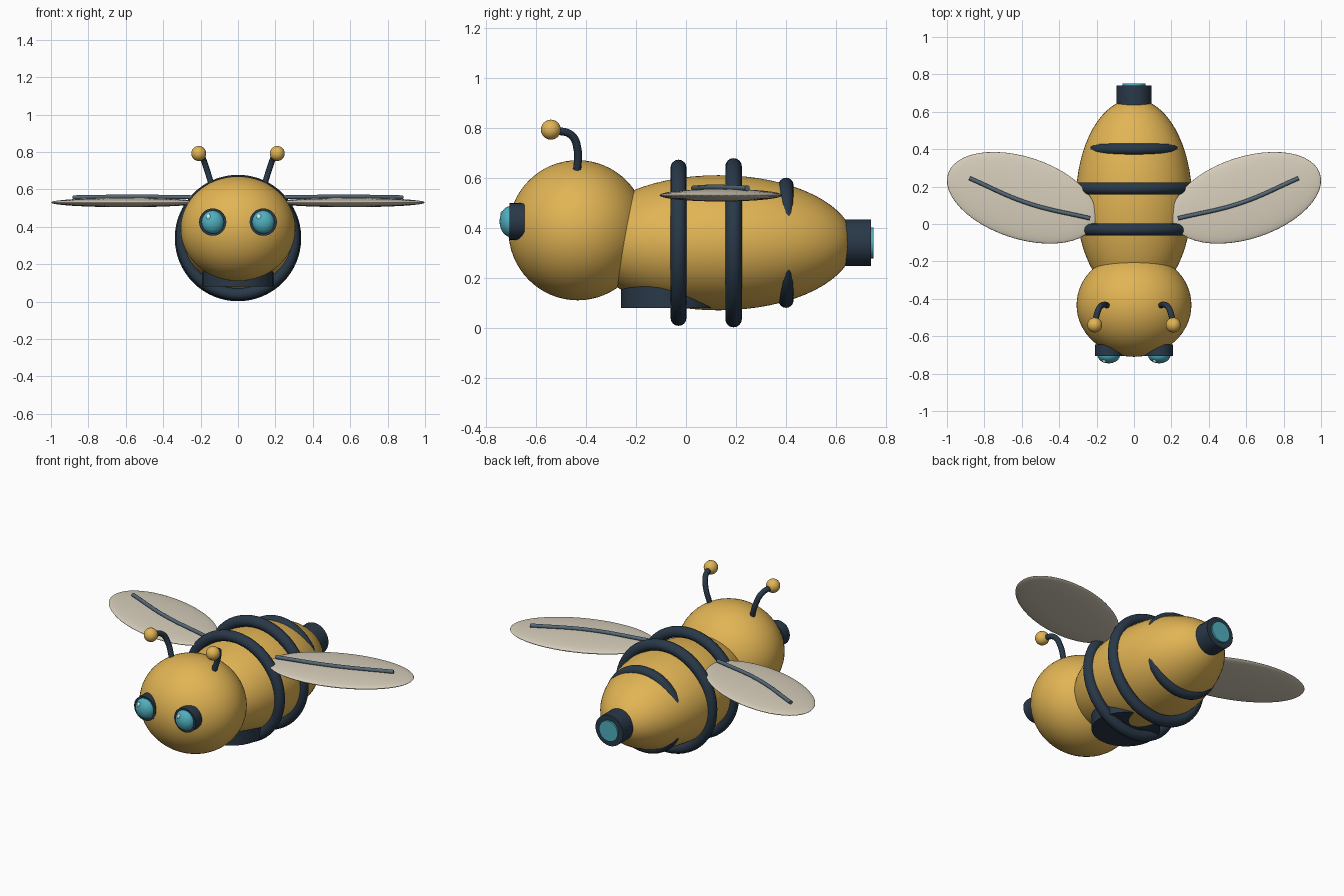
import bpy
from math import radians

if "Cube" in bpy.data.objects:
    bpy.data.objects.remove(bpy.data.objects["Cube"])


def material(name, rgb):
    m = bpy.data.materials.new(name)
    m.diffuse_color = (*rgb, 1)
    m.use_nodes = True
    m.node_tree.nodes["Principled BSDF"].inputs["Base Color"].default_value = m.diffuse_color
    return m


YELLOW = material("yellow", (0.76, 0.46, 0.09))
DARK = material("dark", (0.022, 0.04, 0.065))
TEAL = material("teal", (0.08, 0.43, 0.52))
WING = material("wing_cream", (0.68, 0.62, 0.5))
VEIN = material("vein_grey", (0.09, 0.14, 0.19))
PALE = material("pale", (0.6, 0.85, 0.85))


def finish(name, mat):
    ob = bpy.context.object
    ob.name = name
    ob.data.materials.append(mat)
    bpy.ops.object.shade_smooth_by_angle(angle=radians(40))
    return ob


def ellipsoid(name, loc, radii, mat, turn=0, seg=48):
    bpy.ops.mesh.primitive_uv_sphere_add(segments=seg, ring_count=seg // 2,
                                         location=loc, rotation=(0, 0, turn))
    bpy.context.object.scale = radii
    return finish(name, mat)


def cylinder(name, loc, r, depth, mat, along_y=True):
    bpy.ops.mesh.primitive_cylinder_add(vertices=32, radius=r, depth=depth, location=loc,
                                        rotation=(radians(90) if along_y else 0, 0, 0))
    return finish(name, mat)


def ring(name, y, major, minor):
    bpy.ops.mesh.primitive_torus_add(major_segments=64, minor_segments=16,
                                     major_radius=major, minor_radius=minor,
                                     location=(0, y, 0.34), rotation=(radians(90), 0, 0))
    return finish(name, DARK)


def tube(name, pts, r, mat):
    cu = bpy.data.curves.new(name, "CURVE")
    cu.dimensions = "3D"
    cu.bevel_depth = r
    cu.bevel_resolution = 3
    cu.use_fill_caps = True
    sp = cu.splines.new("BEZIER")
    sp.bezier_points.add(len(pts) - 1)
    for bp, p in zip(sp.bezier_points, pts):
        bp.co = p
        bp.handle_left_type = bp.handle_right_type = "AUTO"
    cu.materials.append(mat)
    bpy.context.collection.objects.link(bpy.data.objects.new(name, cu))


# Head and body
ellipsoid("head", (0, -0.433, 0.39), (0.307, 0.277, 0.28), YELLOW, seg=64)
ellipsoid("body", (0, 0.13, 0.34), (0.31, 0.54, 0.27), YELLOW, seg=64)

# Dark bands around the body
ring("front_band", -0.03, 0.30, 0.032)
ring("middle_band", 0.19, 0.305, 0.033)
ring("rear_band", 0.40, 0.23, 0.03)

# Round base under the belly
cylinder("belly_base", (0, -0.07, 0.15), 0.19, 0.14, DARK, along_y=False)

# Tail nozzle with glowing disc
cylinder("tail_nozzle", (0, 0.685, 0.34), 0.093, 0.11, DARK)
cylinder("tail_disc", (0, 0.735, 0.34), 0.062, 0.03, TEAL)

for side, s in (("left", -1), ("right", 1)):
    # Eyes
    cylinder(side + "_eye_rim", (s * 0.135, -0.675, 0.425), 0.073, 0.06, DARK)
    ellipsoid(side + "_eye", (s * 0.135, -0.70, 0.425), (0.06, 0.045, 0.062), TEAL, seg=32)
    ellipsoid(side + "_eye_glint", (s * 0.135 - 0.022, -0.732, 0.452),
              (0.013, 0.01, 0.016), PALE, seg=16)
    # Antennae
    tube(side + "_antenna", [(s * 0.143, -0.435, 0.63), (s * 0.168, -0.433, 0.71),
                             (s * 0.19, -0.458, 0.77), (s * 0.21, -0.53, 0.79)], 0.016, DARK)
    ellipsoid(side + "_antenna_tip", (s * 0.21, -0.54, 0.792), (0.04,) * 3, YELLOW, seg=24)
    # Wings with a raised vein
    ellipsoid(side + "_wing", (s * 0.6, 0.14, 0.53), (0.415, 0.219, 0.025), WING,
              turn=s * radians(18.2))
    tube(side + "_wing_vein", [(s * 0.235, 0.03, 0.558), (s * 0.57, 0.112, 0.562),
                               (s * 0.88, 0.245, 0.558)], 0.011, VEIN)
